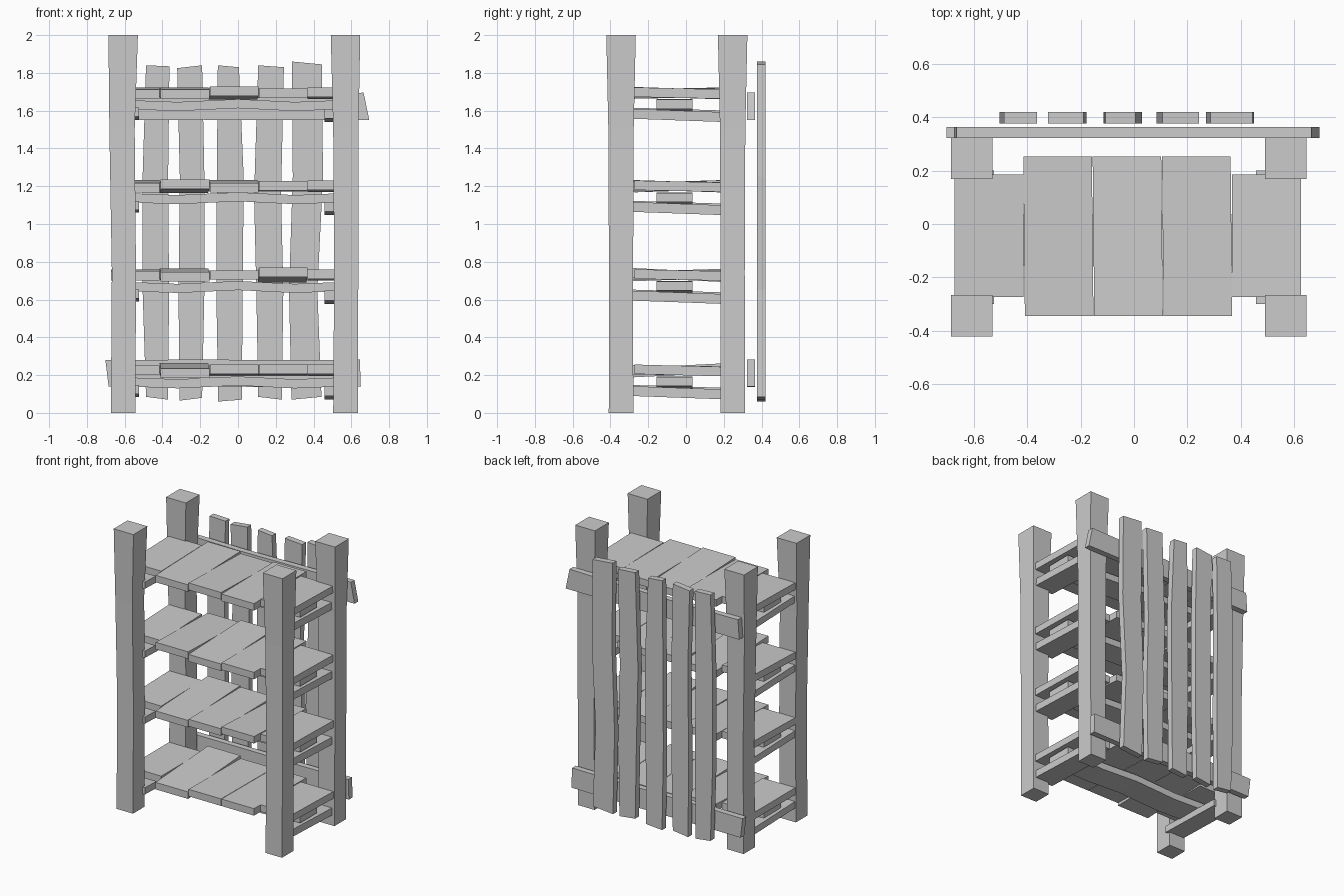
import bpy


def loft(name, sections):
    """Skin a list of four-point sections into a closed flat-faced solid."""
    verts = [p for s in sections for p in s]
    faces = [(0, 1, 2, 3)]
    for i in range(len(sections) - 1):
        a, b = 4 * i, 4 * i + 4
        for j in range(4):
            k = (j + 1) % 4
            faces.append((a + j, b + j, b + k, a + k))
    n = len(verts)
    faces.append((n - 1, n - 2, n - 3, n - 4))
    mesh = bpy.data.meshes.new(name)
    mesh.from_pydata(verts, [], faces)
    mesh.validate()
    obj = bpy.data.objects.new(name, mesh)
    bpy.context.collection.objects.link(obj)
    # consistent outward normals
    import bmesh
    bm = bmesh.new()
    bm.from_mesh(mesh)
    bmesh.ops.recalc_face_normals(bm, faces=bm.faces)
    bm.to_mesh(mesh)
    bm.free()
    return obj


def upright(name, stations, y0, y1):
    """Vertical board; each station is (x low, x high, z at low, z at high)."""
    loft(name, [[(a, y0, za), (b, y0, zb), (b, y1, zb), (a, y1, za)]
                for a, b, za, zb in stations])


def crosswise(name, stations, y0, y1):
    """Board along x; each station is (x at bottom, x at top, z low, z high)."""
    loft(name, [[(xa, y0, za), (xb, y0, zb), (xb, y1, zb), (xa, y1, za)]
                for xa, xb, za, zb in stations])


def plank(name, x0, x1, yf, yb, zf, zb, t=0.05, skew=0.0):
    """Board running front to back; zf and zb are the underside heights."""
    loft(name, [[(x0 + s, y, z), (x1 + s, y, z), (x1 + s, y, z + t), (x0 + s, y, z + t)]
                for y, z, s in ((yf, zf, -skew), (yb, zb, skew))])


# Corner posts, slightly crooked and flared at the top
post_bends = {"left": (-0.608, [0, 0.004, -0.006, 0.0]),
              "right": (0.569, [0, 0.004, 0.002, 0.0])}
for side, (cx, bend) in post_bends.items():
    for place, cy in (("front", -0.344), ("back", 0.247)):
        secs = []
        for z, h, dx in zip((0, 0.75, 1.5, 2.0), (0.065, 0.064, 0.067, 0.078), bend):
            x = cx + dx
            secs.append([(x - h, cy - h, z), (x + h, cy - h, z),
                         (x + h, cy + h, z), (x - h, cy + h, z)])
        loft(f"{place}_{side}_post", secs)

# Shelves: two end supports, a wavy centre beam and five loose planks each
edges = [-0.672, -0.412, -0.152, 0.108, 0.368, 0.628]
rises = [[0.0, 0.03, -0.01, -0.01, -0.012],
         [0.01, 0.02, 0.0, -0.03, -0.01],
         [0.015, -0.02, 0.015, -0.005, -0.01],
         [0.01, 0.01, -0.02, 0.0, -0.01]]
wave = [0.0, -0.012, 0.003, -0.012, 0.0]
for lvl, (dz, row) in enumerate(zip((0, 0.505, 0.975, 1.468), rises), 1):
    plank(f"shelf_{lvl}_left_support", -0.665, -0.525, -0.30, 0.20,
          0.10 + dz, 0.085 + dz, 0.048)
    plank(f"shelf_{lvl}_right_support", 0.457, 0.615, -0.30, 0.20,
          0.09 + dz, 0.072 + dz, 0.052)
    xs = [-0.64, -0.32, 0.0, 0.30, 0.60]
    crosswise(f"shelf_{lvl}_beam",
              [(x, x, 0.142 + dz + w, 0.19 + dz + w) for x, w in zip(xs, wave)],
              -0.155, 0.035)
    for i, r in enumerate(row):
        end = i in (0, 4)
        yf, yb = (-0.273, 0.185) if end else (-0.345, 0.253)
        plank(f"shelf_{lvl}_plank_{i + 1}", edges[i], edges[i + 1] - 0.003, yf, yb,
              0.2 + dz - r / 2, 0.2 + dz + r / 2, 0.05, 0.0 if end else -0.003)

# Back rails with skewed sawn ends
crosswise("upper_back_rail", [(-0.675, -0.665, 1.55, 1.69), (-0.2, -0.2, 1.552, 1.685),
                              (0.25, 0.25, 1.55, 1.69), (0.695, 0.665, 1.55, 1.695)],
          0.322, 0.364)
crosswise("lower_back_rail", [(-0.685, -0.702, 0.14, 0.28), (-0.2, -0.2, 0.14, 0.282),
                              (0.25, 0.25, 0.137, 0.28), (0.65, 0.645, 0.14, 0.282)],
          0.322, 0.364)

# Back slats: bottom, lower, upper and top stations
slats = [
    [(-0.487, -0.370, 0.085, 0.07), (-0.505, -0.365, 0.65, 0.65),
     (-0.505, -0.370, 1.25, 1.25), (-0.487, -0.363, 1.84, 1.835)],
    [(-0.310, -0.190, 0.065, 0.08), (-0.315, -0.178, 0.65, 0.65),
     (-0.308, -0.178, 1.25, 1.25), (-0.322, -0.190, 1.825, 1.84)],
    [(-0.105, 0.020, 0.06, 0.07), (-0.115, 0.025, 0.65, 0.65),
     (-0.112, 0.030, 1.25, 1.25), (-0.107, 0.005, 1.84, 1.83)],
    [(0.107, 0.232, 0.085, 0.07), (0.097, 0.240, 0.65, 0.65),
     (0.085, 0.228, 1.15, 1.15), (0.107, 0.243, 1.84, 1.83)],
    [(0.283, 0.442, 0.07, 0.085), (0.270, 0.420, 0.65, 0.65),
     (0.290, 0.450, 1.25, 1.25), (0.286, 0.444, 1.86, 1.845)],
]
for i, stations in enumerate(slats, 1):
    upright(f"back_slat_{i}", stations, 0.376, 0.42)
